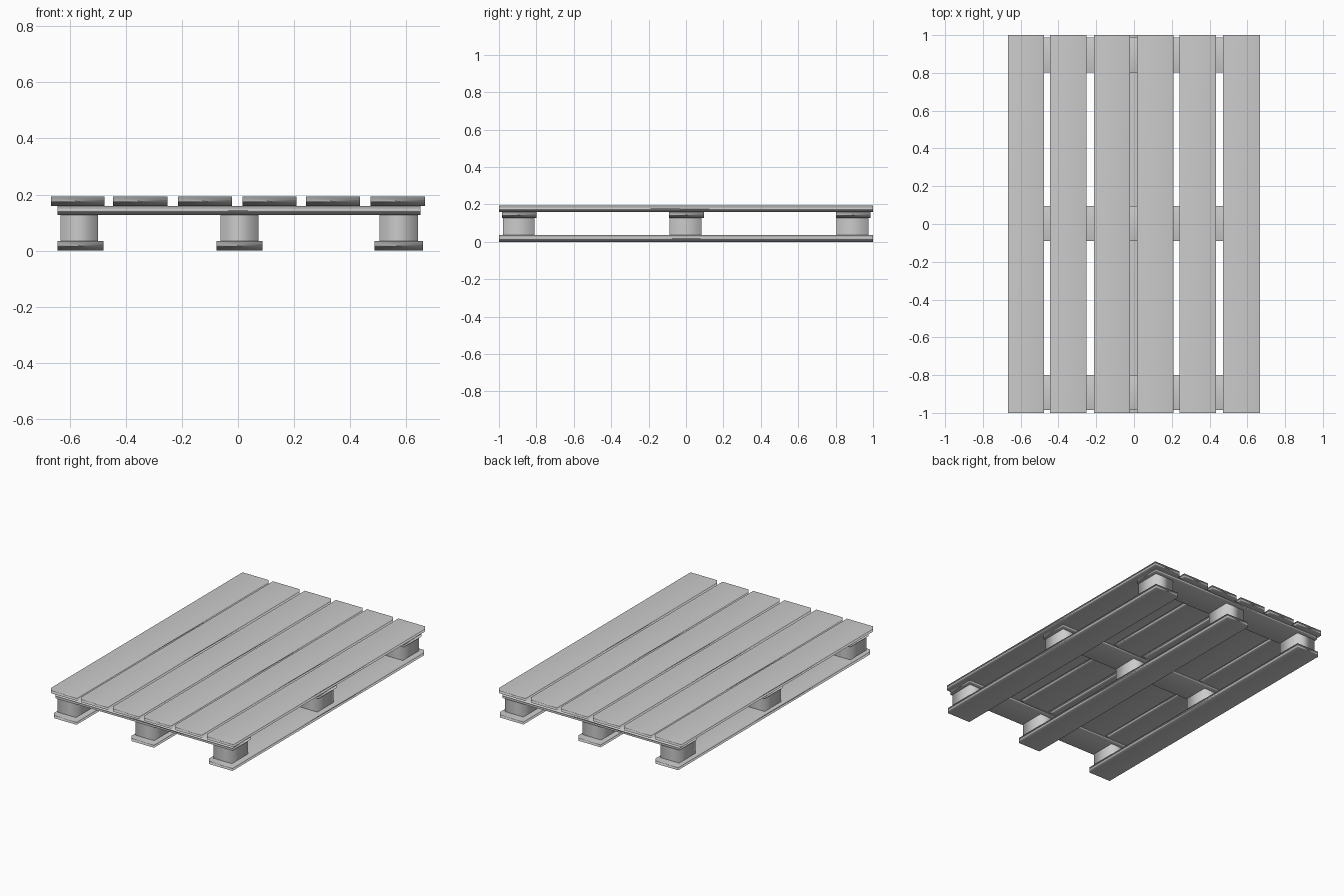
import bpy, bmesh

if "Cube" in bpy.data.objects:
    bpy.data.objects.remove(bpy.data.objects["Cube"])


def box(name, x, y, z, capped=True):
    """Smooth-shaded box from (min, max) ranges; uncapped leaves only the side walls."""
    bm = bmesh.new()
    bmesh.ops.create_cube(bm, size=1)
    if not capped:
        caps = [f for f in bm.faces if abs(f.normal.z) > 0.5]
        bmesh.ops.delete(bm, geom=caps, context='FACES_ONLY')
    for v in bm.verts:
        v.co = [r[0] if c < 0 else r[1] for c, r in zip(v.co, (x, y, z))]
    for f in bm.faces:
        f.smooth = True
    mesh = bpy.data.meshes.new(name)
    bm.to_mesh(mesh)
    bm.free()
    ob = bpy.data.objects.new(name, mesh)
    bpy.context.collection.objects.link(ob)
    # Broad faces dominate the shading so planks read flat
    mod = ob.modifiers.new("weighted_normals", 'WEIGHTED_NORMAL')
    mod.mode = 'FACE_AREA'
    mod.weight = 50
    return ob


# Height layers
Z_BOTTOM, Z_BLOCK, Z_CROSS, Z_TOP = (0, 0.035), (0.035, 0.127), (0.127, 0.159), (0.159, 0.193)

# Deck boards running front to back
for i, x in enumerate([(-0.667, -0.476), (-0.445, -0.252), (-0.213, -0.021),
                       (0.016, 0.209), (0.242, 0.434), (0.472, 0.667)]):
    box(f"deck_board_{i + 1}", x, (-1, 1), Z_TOP)

# Cross boards under the deck
for i, y in enumerate([(-0.985, -0.80), (-0.09, 0.096), (0.803, 0.987)]):
    box(f"cross_board_{i + 1}", (-0.643, 0.651), y, Z_CROSS)

# Runners on the ground
for i, x in enumerate([(-0.643, -0.479), (-0.077, 0.087), (0.487, 0.660)]):
    box(f"bottom_runner_{i + 1}", x, (-1, 1), Z_BOTTOM)

# Spacer blocks, three by three, open where boards cover them
for i, x in enumerate([(-0.633, -0.498), (-0.063, 0.073), (0.505, 0.641)]):
    for j, y in enumerate([(-0.979, -0.81), (-0.087, 0.083), (0.805, 0.975)]):
        box(f"spacer_block_{i + 1}_{j + 1}", x, y, Z_BLOCK, capped=False)
